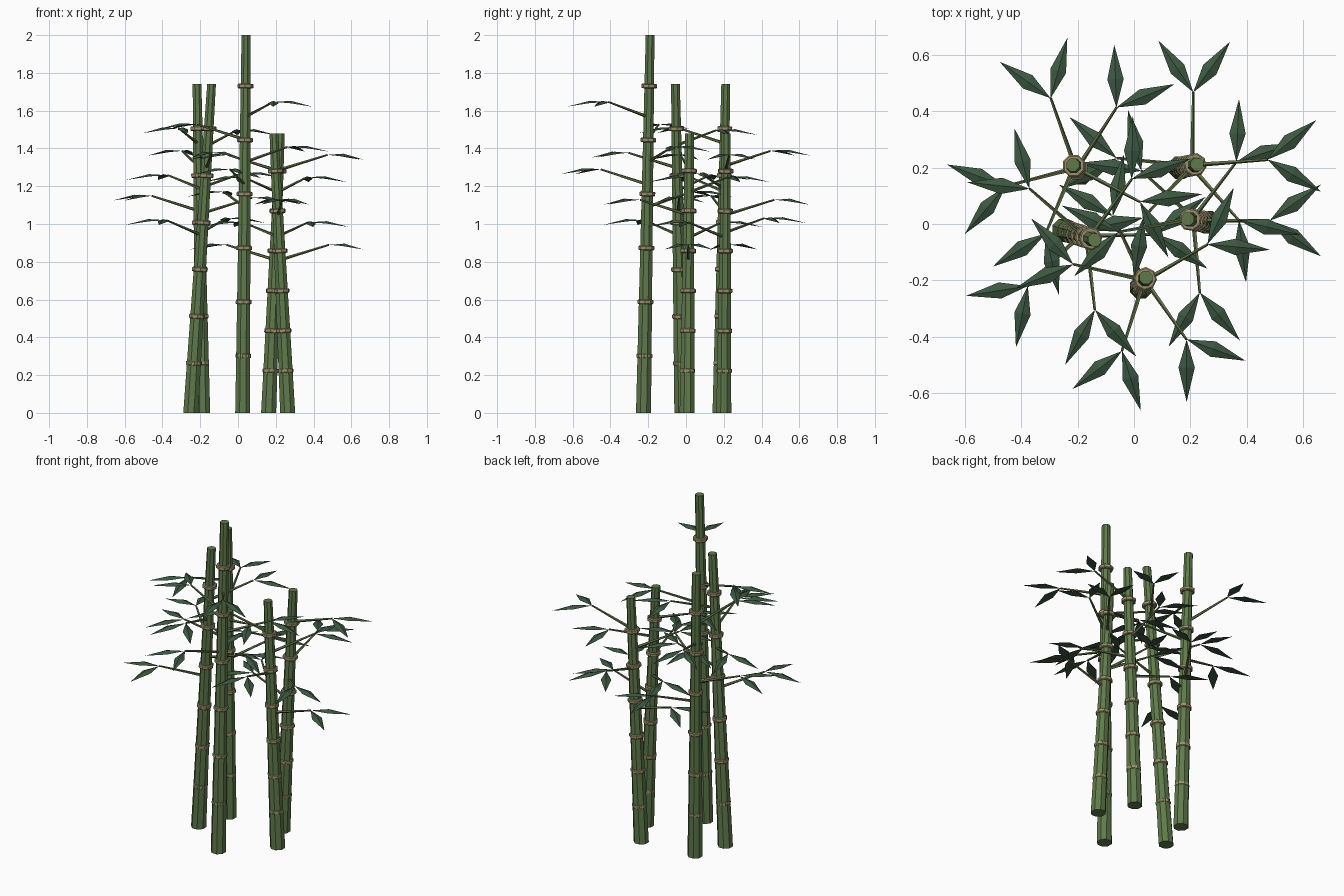
import bpy, bmesh, math
from mathutils import Vector

if "Cube" in bpy.data.objects:
    bpy.data.objects.remove(bpy.data.objects["Cube"])


def material(name, color):
    m = bpy.data.materials.new(name)
    m.diffuse_color = (*color, 1)
    m.use_nodes = True
    m.node_tree.nodes["Principled BSDF"].inputs["Base Color"].default_value = m.diffuse_color
    return m


STALK = material("stalk green", (0.115, 0.195, 0.07))
LEAF = material("leaf green", (0.045, 0.095, 0.052))
RING = material("ring tan", (0.33, 0.28, 0.15))
TWIG = material("branch green", (0.12, 0.17, 0.065))


def finish(bm, name, mat):
    bmesh.ops.recalc_face_normals(bm, faces=bm.faces)
    mesh = bpy.data.meshes.new(name)
    bm.to_mesh(mesh)
    bm.free()
    mesh.materials.append(mat)
    obj = bpy.data.objects.new(name, mesh)
    bpy.context.collection.objects.link(obj)


def tube(bm, a, b, ra, rb, sides, level=False):
    """Tapered capped tube from a to b; level keeps the ends horizontal."""
    d = Vector((0, 0, 1)) if level else (b - a).normalized()
    q = d.to_track_quat('Z', 'Y')
    loops = []
    for p, r in ((a, ra), (b, rb)):
        loops.append([bm.verts.new(p + q @ Vector((
            r * math.cos(math.tau * (i + 0.5) / sides),
            r * math.sin(math.tau * (i + 0.5) / sides), 0))) for i in range(sides)])
    lo, hi = loops
    for i in range(sides):
        j = (i + 1) % sides
        bm.faces.new((lo[i], lo[j], hi[j], hi[i]))
    bm.faces.new(lo[::-1])
    bm.faces.new(hi)


# Cross-section of a joint band: radius, height
BAND = [(0.020, -0.012), (0.037, -0.012), (0.042, -0.008),
        (0.042, 0.008), (0.037, 0.012), (0.020, 0.012)]


def ring(bm, center, axis, sides=8):
    """Faceted bevelled band around the stalk."""
    q = axis.to_track_quat('Z', 'Y')
    grid = []
    for i in range(sides):
        t = math.tau * (i + 0.5) / sides
        grid.append([bm.verts.new(center + q @ Vector(
            (r * math.cos(t), r * math.sin(t), z))) for r, z in BAND])
    for i in range(sides):
        for k in range(len(BAND)):
            n, m = (i + 1) % sides, (k + 1) % len(BAND)
            bm.faces.new((grid[i][k], grid[n][k], grid[n][m], grid[i][m]))


def leaf(bm, base, angle, length=0.222, width=0.029):
    """Drooping diamond blade with a raised midrib and flat underside."""
    d = Vector((math.cos(angle), math.sin(angle), 0))
    s = Vector((-d.y, d.x, 0))
    up = Vector((0, 0, 1))
    mid = base + d * length * 0.45
    b, t, l, r, m = [bm.verts.new(p) for p in (
        base, base + d * length - up * 0.025,
        mid + s * width - up * 0.006, mid - s * width - up * 0.006, mid + up * 0.006)]
    for f in ((b, m, l), (m, t, l), (b, r, m), (r, t, m), (b, l, r), (l, t, r)):
        bm.faces.new(f)


# base x, base y, top x, top y, height, first branch angle, first branch tip height
STALKS = {
    "front": (0.025, -0.225, 0.042, -0.19, 2.0, 115, 1.17),
    "left": (-0.25, -0.022, -0.14, -0.056, 1.74, 224, 1.02),
    "back_left": (-0.187, 0.18, -0.217, 0.21, 1.74, 57, 1.03),
    "back_right": (0.162, 0.20, 0.224, 0.212, 1.48, 174, 0.89),
    "right": (0.263, 0.006, 0.19, 0.018, 1.48, 0, 0.89),
}

for name, (bx, by, tx, ty, h, first, tip_z) in STALKS.items():
    foot, top = Vector((bx, by, 0)), Vector((tx, ty, h))
    axis = (top - foot).normalized()

    # Tapered stalk
    bm = bmesh.new()
    tube(bm, foot, top, 0.043, 0.025, 8, level=True)
    finish(bm, name + "_stalk", STALK)

    # Six evenly spaced joint rings
    bm = bmesh.new()
    for i in range(1, 7):
        ring(bm, foot.lerp(top, i / 7 + 0.008), axis)
    finish(bm, name + "_joint_rings", RING)

    # Spiralling branches, each ending in two leaves
    twigs, leaves = bmesh.new(), bmesh.new()
    for i in range(5):
        a = math.radians(first + 137.5 * i)
        z = tip_z + 0.119 * i
        start = foot.lerp(top, (z - 0.08) / h)
        tip = start + Vector((0.259 * math.cos(a), 0.259 * math.sin(a), 0.08))
        tube(twigs, start, tip, 0.009, 0.005, 5)
        for side in (-1, 1):
            leaf(leaves, tip, a + side * math.radians(35))
    finish(twigs, name + "_branches", TWIG)
    finish(leaves, name + "_leaves", LEAF)
